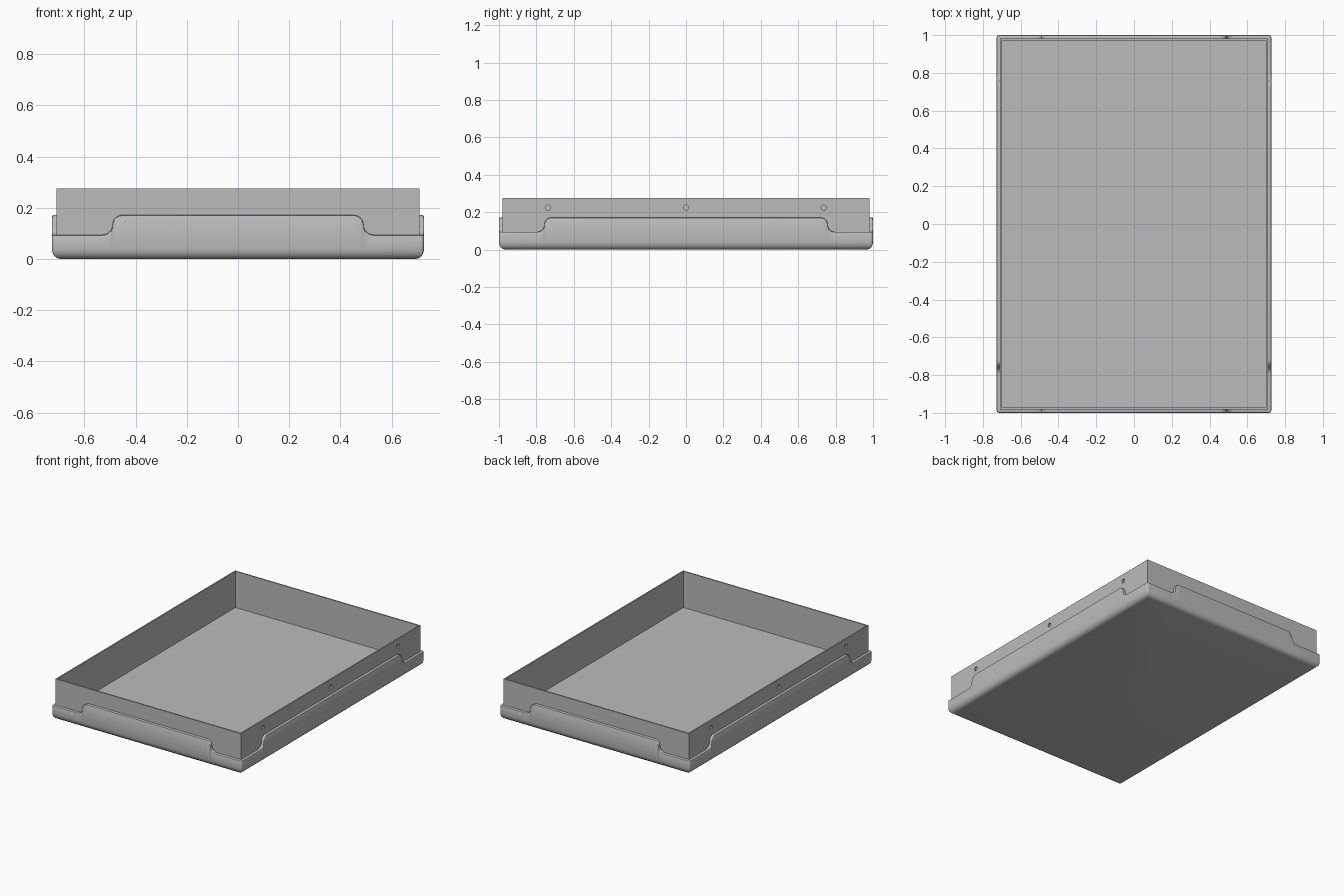
import bpy, bmesh, math
from mathutils import Matrix

cube = bpy.data.objects.get("Cube")
if cube:
    bpy.data.objects.remove(cube, do_unlink=True)

grey = bpy.data.materials.new("plain grey")
grey.use_nodes = True
GREY = (0.5, 0.5, 0.5, 1)
grey.diffuse_color = GREY
grey.node_tree.nodes["Principled BSDF"].inputs["Base Color"].default_value = GREY

HX, HY = 0.727, 1.0          # outer half sizes of the skirt
LOW, HIGH = 0.095, 0.172     # skirt height at the corners and mid-sides
STEP_X, STEP_Y = 0.49, 0.757 # where the skirt rises on short and long sides
R = (HIGH - LOW) / 2         # radius of the S-shaped rise
ROUND = 0.014                # vertical corner radius


def make_object(name, bm, smooth=False):
    bmesh.ops.recalc_face_normals(bm, faces=bm.faces)
    mesh = bpy.data.meshes.new(name)
    bm.to_mesh(mesh)
    bm.free()
    mesh.materials.append(grey)
    obj = bpy.data.objects.new(name, mesh)
    bpy.context.collection.objects.link(obj)
    if smooth:
        bpy.ops.object.select_all(action="DESELECT")
        obj.select_set(True)
        bpy.context.view_layer.objects.active = obj
        bpy.ops.object.shade_smooth_by_angle(angle=math.radians(35))
    return obj


def rise(step):
    """Distance along a side and height, from its left end to its right end."""
    n = 6
    pts = []
    for i in range(n + 1):
        a = math.pi / 2 * i / n
        pts.append((-step - R + R * math.sin(a), LOW + R - R * math.cos(a)))
    for i in range(1, n + 1):
        a = math.pi / 2 * i / n
        pts.append((-step + R - R * math.cos(a), LOW + R + R * math.sin(a)))
    return pts + [(-s, z) for s, z in reversed(pts)]


def outline(inset):
    """Skirt outline in plan, with the rim height at every point."""
    hx, hy = HX - inset, HY - inset
    r = max(ROUND - inset, 0.002)
    pts = []
    for side in range(4):
        along, out, step = (hx, hy, STEP_X) if side % 2 == 0 else (hy, hx, STEP_Y)
        local = [(s, -out, z) for s, z in rise(step)]
        for i in range(5):
            a = -math.pi / 2 + math.pi / 2 * i / 4
            local.append((along - r + r * math.cos(a), -out + r + r * math.sin(a), LOW))
        c, s = [(1, 0), (0, 1), (-1, 0), (0, -1)][side]
        pts += [(x * c - y * s, x * s + y * c, z) for x, y, z in local]
    return pts


# Skirt: rounded foot, straight side and stepped rim, lofted ring by ring
bm = bmesh.new()
foot = [(0.035, 0), (0.019, 0.004), (0.008, 0.014), (0.002, 0.028), (0, 0.04)]
rim = [(0, 0.006), (0.002, 0.002), (0.006, 0), (0.02, 0)]
rings = [[bm.verts.new((x, y, z)) for x, y, _ in outline(d)] for d, z in foot]
rings += [[bm.verts.new((x, y, h - drop)) for x, y, h in outline(d)] for d, drop in rim]
for a, b in zip(rings, rings[1:]):
    for i in range(len(a)):
        j = (i + 1) % len(a)
        bm.faces.new((a[i], a[j], b[j], b[i]))
bm.faces.new(rings[0])
make_object("stepped_skirt", bm, smooth=True)

# Open tray: a box with its top inset and pushed down to the floor
BX, BY, TOP, FLOOR, WALL = 0.709, 0.981, 0.275, 0.025, 0.013
bm = bmesh.new()
bmesh.ops.create_cube(bm, size=1)
for v in bm.verts:
    v.co = (v.co.x * 2 * BX, v.co.y * 2 * BY, TOP if v.co.z > 0 else 0.01)
top = max(bm.faces, key=lambda f: f.calc_center_median().z)
bmesh.ops.inset_region(bm, faces=[top], thickness=WALL)
hole = bmesh.ops.extrude_discrete_faces(bm, faces=[top])["faces"][0]
for v in hole.verts:
    v.co.z = FLOOR
tray = make_object("tray_box", bm)

# Shallow round holes along both long sides
bm = bmesh.new()
for side in (-1, 1):
    for y in (-0.737, 0, 0.737):
        place = Matrix.Translation((side * BX, y, 0.224)) @ Matrix.Rotation(math.pi / 2, 4, "Y")
        bmesh.ops.create_cone(bm, cap_ends=True, segments=20, radius1=0.014,
                              radius2=0.014, depth=0.018, matrix=place)
cutter = make_object("hole_cutter", bm)
cutter.hide_render = True
cut = tray.modifiers.new("side holes", "BOOLEAN")
cut.operation = "DIFFERENCE"
cut.solver = "EXACT"
cut.object = cutter
bpy.context.view_layer.objects.active = tray
bpy.ops.object.modifier_apply(modifier=cut.name)
bpy.data.objects.remove(cutter, do_unlink=True)
